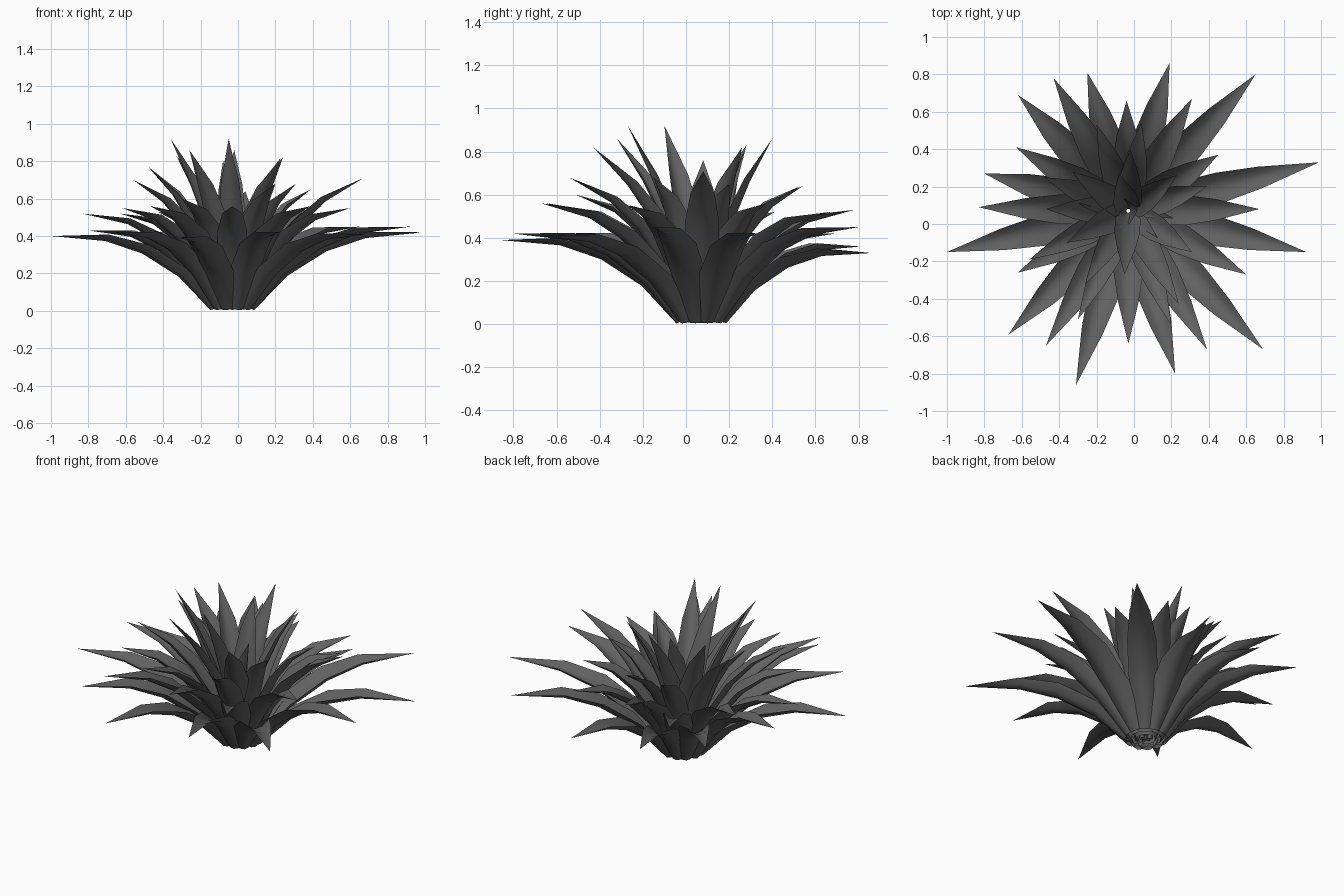
import bpy
import bmesh
from mathutils import Vector

cube = bpy.data.objects.get("Cube")
if cube:
    bpy.data.objects.remove(cube, do_unlink=True)

# One dark grey colour for every leaf
grey = bpy.data.materials.new("dark_grey_leaf")
grey.use_nodes = True
colour = (0.12, 0.12, 0.12, 1)
grey.diffuse_color = colour
grey.node_tree.nodes["Principled BSDF"].inputs["Base Color"].default_value = colour

CENTRE = Vector((-0.03, 0.07, 0.008))
ROWS = [(0, 0.045), (0.25, 0.083), (0.5, 0.083), (0.72, 0.058)]  # position, half width
ACROSS = [-1, -0.5, 0, 0.5, 1]


def make_leaf(name, tip, root, width):
    """Arching, cupped leaf from the crown to its pointed tip."""
    tip = Vector(tip)
    out = Vector((tip.x - CENTRE.x, tip.y - CENTRE.y, 0))
    reach, height = out.length, tip.z
    out.normalize()
    side = Vector((-out.y, out.x, 0))
    up = Vector((0, 0, 1))

    # Low leaves arch over, tall leaves stay nearly straight
    steep = (height - 0.4) / 0.5
    start = CENTRE + out * root
    bend = CENTRE + out * (root + 0.35 * (reach - root)) + up * height * (1.06 - 0.48 * steep)

    bm = bmesh.new()
    grid = []
    for t, half in ROWS:
        point = start * (1 - t) ** 2 + bend * 2 * t * (1 - t) + tip * t * t
        along = ((bend - start) * (1 - t) + (tip - bend) * t).normalized()
        normal = along.cross(side)
        if normal.z < 0:
            normal.negate()
        half *= width
        grid.append([bm.verts.new(point + side * half * a + normal * half * (0.6 * a * a - 0.15))
                     for a in ACROSS])
    end = bm.verts.new(tip)
    for low, high in zip(grid, grid[1:]):
        for i in range(len(ACROSS) - 1):
            bm.faces.new((low[i], low[i + 1], high[i + 1], high[i]))
    for i in range(len(ACROSS) - 1):
        bm.faces.new((grid[-1][i], grid[-1][i + 1], end))
    for face in bm.faces:
        face.smooth = True
    bmesh.ops.recalc_face_normals(bm, faces=bm.faces)

    mesh = bpy.data.meshes.new(name)
    bm.to_mesh(mesh)
    bm.free()
    mesh.materials.append(grey)
    leaf = bpy.data.objects.new(name, mesh)
    bpy.context.collection.objects.link(leaf)


# Leaf tips of each tier, with root radius and width
outer = [(.99, .33, .42), (.92, -.15, .45), (.69, -.67, .41), (.22, -.8, .42),
         (-.31, -.86, .39), (-.67, -.59, .42), (-1, -.15, .4), (-.8, .27, .43),
         (-.62, .69, .42), (-.25, .81, .36), (.19, .86, .33), (.65, .8, .45)]
middle = [(.6, -.27, .55), (.39, -.67, .56), (-.03, -.64, .56), (-.47, -.65, .56),
          (-.62, -.26, .55), (-.83, .09, .52), (-.63, .41, .52), (-.43, .78, .53),
          (-.04, .66, .52), (.31, .67, .52), (.45, .37, .56), (.67, .08, .71)]
upper = [(.2, -.54, .68), (-.3, -.51, .6), (-.56, -.19, .7), (-.48, .25, .77),
         (-.47, .08, .76), (-.2, .53, .64), (.04, .54, .64), (.31, -.15, .68),
         (.39, .2, .65)]
inner = [(-.05, -.27, .92), (-.36, -.1, .92), (-.33, .28, .83), (-.02, .4, .86),
         (.23, .26, .82), (.24, -.43, .82), (-.26, -.32, .86), (-.08, .27, .8),
         (.02, .08, .62)]

for tier, tips, root, width in (("outer", outer, .115, 1), ("middle", middle, .085, .95),
                                ("upper", upper, .05, .85), ("inner", inner, .005, .82)):
    for number, tip in enumerate(tips, 1):
        make_leaf(f"{tier}_leaf_{number}", tip, root, width)
